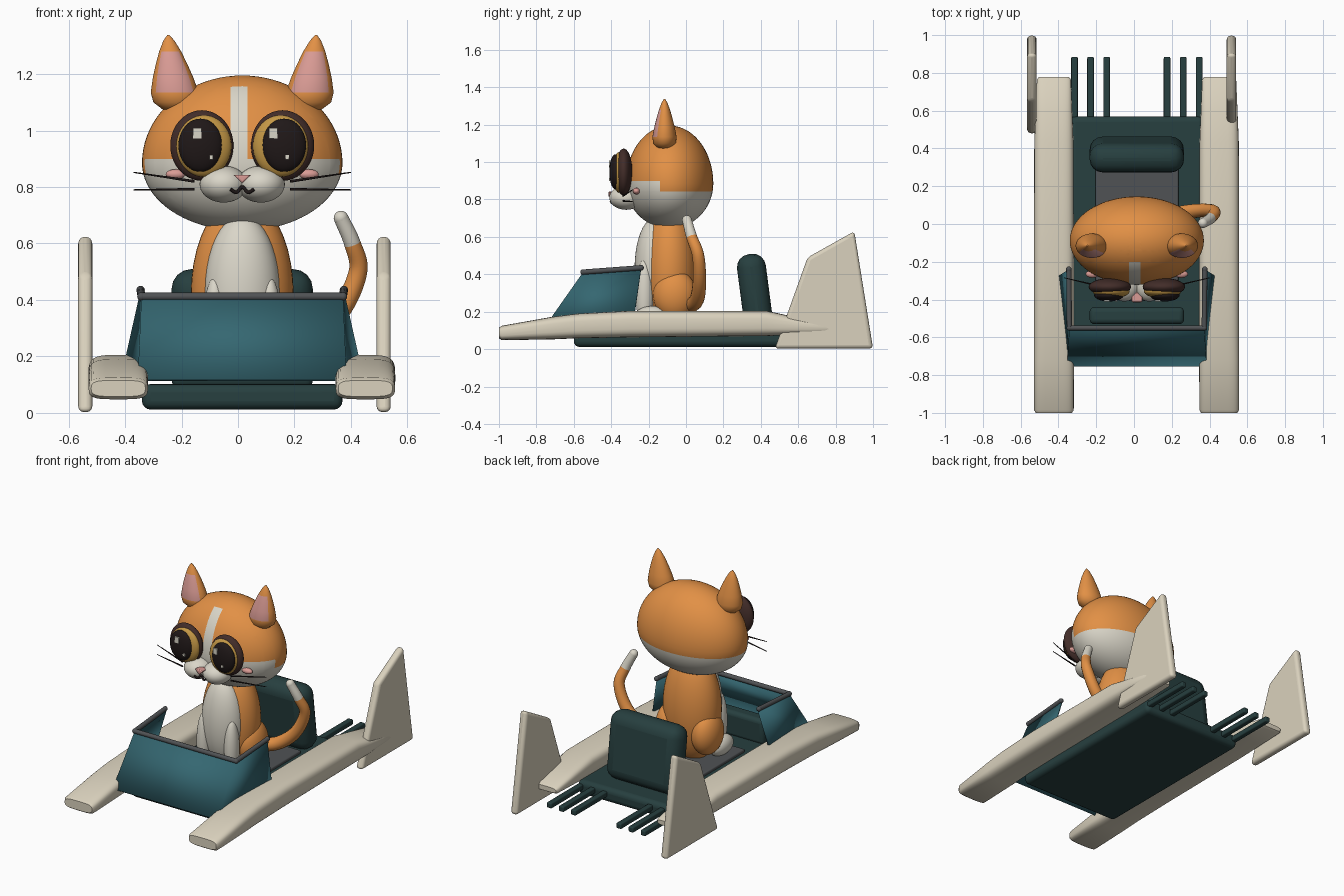
import bpy, bmesh, math
from mathutils import Matrix, Vector

cube = bpy.data.objects.get("Cube")
if cube:
    bpy.data.objects.remove(cube, do_unlink=True)

CX = 0.015  # symmetry axis of the cat and the hull


def material(name, rgb):
    m = bpy.data.materials.new(name)
    m.use_nodes = True
    m.diffuse_color = (*rgb, 1)
    m.node_tree.nodes["Principled BSDF"].inputs["Base Color"].default_value = (*rgb, 1)
    return m


ORANGE = material("orange fur", (.76, .28, .06))
WHITE = material("white fur", (.70, .67, .58))
CREAM = material("cream paint", (.70, .64, .51))
GREEN = material("dark green", (.02, .05, .05))
TEAL = material("teal paint", (.035, .135, .165))
GRAY = material("dark gray", (.08, .085, .09))
PINK = material("pink", (.70, .33, .30))
GOLD = material("gold iris", (.55, .31, .06))
BROWN = material("dark brown", (.055, .026, .022))
BLACK = material("near black", (.014, .009, .009))


def finish(name, bm, *mats, angle=40):
    """Turn a bmesh into a shaded object."""
    bmesh.ops.recalc_face_normals(bm, faces=bm.faces)
    me = bpy.data.meshes.new(name)
    bm.to_mesh(me)
    bm.free()
    for m in mats:
        me.materials.append(m)
    ob = bpy.data.objects.new(name, me)
    bpy.context.collection.objects.link(ob)
    bpy.ops.object.select_all(action='DESELECT')
    ob.select_set(True)
    bpy.context.view_layer.objects.active = ob
    bpy.ops.object.shade_smooth_by_angle(angle=math.radians(angle))
    return ob


def ellipsoid(name, center, radii, mat, seg=40):
    bm = bmesh.new()
    bmesh.ops.create_uvsphere(bm, u_segments=seg, v_segments=seg // 2, radius=1)
    bmesh.ops.transform(bm, verts=bm.verts, matrix=Matrix.Translation(center) @ Matrix.Diagonal((*radii, 1)))
    return finish(name, bm, mat)


def bevel(ob, width, segments=4):
    mod = ob.modifiers.new("bevel", 'BEVEL')
    mod.width, mod.segments = width, segments


def box(name, center, size, mat, round_by=0, tilt=0):
    bm = bmesh.new()
    bmesh.ops.create_cube(bm, size=1)
    bmesh.ops.transform(bm, verts=bm.verts, matrix=Matrix.Translation(center)
                        @ Matrix.Rotation(tilt, 4, 'X') @ Matrix.Diagonal((*size, 1)))
    ob = finish(name, bm, mat)
    if round_by:
        bevel(ob, round_by)
    return ob


def loft(name, rings, *mats, rule=None):
    """Skin a list of closed point rings and cap both ends."""
    bm = bmesh.new()
    loops = [[bm.verts.new(p) for p in ring] for ring in rings]
    n = len(loops[0])
    for i, (a, b) in enumerate(zip(loops, loops[1:])):
        for j in range(n):
            f = bm.faces.new((a[j], a[(j + 1) % n], b[(j + 1) % n], b[j]))
            if rule:
                f.material_index = rule(i, j)
    bm.faces.new(loops[0])
    bm.faces.new(loops[-1])
    return finish(name, bm, *mats)


def tube(name, points, radii, *mats, smooth=True, rule=None):
    """Round tube through points, optionally on a smooth spline."""
    pts = [Vector(p) for p in points]
    if smooth:
        cv = []
        ext = [2 * pts[0] - pts[1]] + pts + [2 * pts[-1] - pts[-2]]
        for p, q, r, s in zip(ext, ext[1:], ext[2:], ext[3:]):
            for k in range(8):
                t = k / 8
                cv.append(.5 * (2 * q + (r - p) * t + (2 * p - 5 * q + 4 * r - s) * t * t
                                + (3 * q - p - 3 * r + s) * t ** 3))
        pts = cv + [pts[-1]]
    rings, n = [], len(pts)
    for i, p in enumerate(pts):
        d = (pts[min(i + 1, n - 1)] - pts[max(i - 1, 0)]).normalized()
        u = d.cross(Vector((0, 1, .01))).normalized()
        v = d.cross(u)
        r = radii[0] + (radii[1] - radii[0]) * i / (n - 1)
        rings.append([p + r * (math.cos(a) * u + math.sin(a) * v)
                      for a in (math.tau * k / 14 for k in range(14))])
    return loft(name, rings, *mats, rule=(lambda i, j: rule(pts[i])) if rule else None)


# ---- vehicle: hull, seat, dash
box("hull", (CX, -.015, .057), (.71, 1.17, .09), GREEN, .03)
box("seat_cushion", (CX, 0, .105), (.44, .6, .03), GRAY, .008)
box("seat_back", (CX, .368, .3), (.5, .155, .42), GREEN, .07, .13)
box("dash_box", (CX, -.485, .17), (.5, .09, .16), GREEN, .025)
for side in (-1, 1):
    for k, off in enumerate((.16, .245, .33)):
        box("rear_bar_%d" % k, (CX + side * off, .7, .065), (.035, .37, .035), GREEN, .008)

# ---- side pontoons: y, half width, bottom, top
STATIONS = ((-1, .096, .058, .115), (-.985, .105, .048, .125), (-.72, .106, .052, .172),
            (-.58, .106, .058, .19), (-.3, .106, .063, .205), (.43, .104, .07, .205),
            (.6, .097, .077, .168), (.765, .09, .084, .132), (.778, .08, .092, .122))


def squircle(x, y, w, z0, z1):
    ring = []
    for k in range(32):
        c, s = math.cos(math.tau * k / 32), math.sin(math.tau * k / 32)
        ring.append((x + w * math.copysign(abs(c) ** .5, c), y,
                     (z0 + z1) / 2 + (z1 - z0) / 2 * math.copysign(abs(s) ** .6, s)))
    return ring


for name, x in (("right_pontoon", -.424), ("left_pontoon", .451)):
    loft(name, [squircle(x, *s) for s in STATIONS], CREAM)

# ---- tail fins
FIN = ((.475, .003), (.65, .49), (.9, .63), (1, .003))
for name, x in (("right_fin", -.541), ("left_fin", .516)):
    fin = loft(name, [[(x + d, y, z) for y, z in FIN] for d in (-.025, .025)], CREAM)
    bevel(fin, .02)

# ---- cowl: front panel, two side panels and the rail along the rim
bm = bmesh.new()
low, top, back, heel = ([bm.verts.new((CX + s * x, y, z)) for s in (-1, 1)] for x, y, z in (
    (.37, -.755, .12), (.357, -.55, .412), (.36, -.24, .435), (.415, -.275, .19)))
bm.faces.new((low[0], low[1], top[1], top[0]))
for s in (0, 1):
    bm.faces.new((low[s], top[s], back[s], heel[s]))
rim = [v.co.copy() for v in (back[0], top[0], top[1], back[1])]
cowl = finish("cowl", bm, TEAL, angle=20)
cowl.modifiers.new("thickness", 'SOLIDIFY').thickness = .012
for i in range(3):
    tube("cowl_rail_%d" % i, rim[i:i + 2], (.014, .014), GRAY, smooth=False)
for p in rim:
    ellipsoid("rail_joint", p, (.015,) * 3, GRAY, 16)

# ---- cat body
ellipsoid("body", (CX, -.085, .42), (.182, .145, .345), ORANGE)
ellipsoid("chest", (CX, -.17, .43), (.133, .105, .27), WHITE)
for side, tag in ((-1, "right"), (1, "left")):
    x = CX + side * .097
    ellipsoid(tag + "_front_leg", (x, -.222, .3), (.043, .048, .18), WHITE)
    ellipsoid(tag + "_front_paw", (x, -.25, .155), (.05, .065, .045), WHITE)
    ellipsoid(tag + "_haunch", (CX + side * .125, -.06, .29), (.085, .115, .135), ORANGE)
    ellipsoid(tag + "_hind_foot", (CX + side * .135, -.18, .17), (.055, .1, .06), WHITE)
TAIL = ((.09, .01, .23), (.24, .055, .26), (.36, .072, .36), (.425, .065, .5), (.405, .03, .6), (.365, .005, .69))
tube("tail", TAIL, (.043, .026), ORANGE, WHITE, rule=lambda p: int(p.z > .59))
ellipsoid("tail_tip", TAIL[-1], (.026,) * 3, WHITE, 20)

# ---- head: fuller above the cheeks, with cut fur markings
bm = bmesh.new()
bmesh.ops.create_uvsphere(bm, u_segments=64, v_segments=40, radius=1)
for v in bm.verts:
    v.co = Vector((CX + .355 * v.co.x, -.088 + .234 * v.co.y, .885 + v.co.z * (.31 if v.co.z > 0 else .24)))
for axis, at in ((2, .842), (2, .9), (1, -.14), (1, -.2), (0, -.027), (0, .034)):
    co, no = Vector(), Vector()
    co[axis], no[axis] = at, 1
    bmesh.ops.bisect_plane(bm, geom=bm.verts[:] + bm.edges[:] + bm.faces[:], plane_co=co, plane_no=no)
for f in bm.faces:
    c = f.calc_center_median()
    f.material_index = int(c.z < .842 or (c.y < -.14 and c.z < .9) or (c.y < -.2 and -.027 < c.x < .034))
finish("head", bm, ORANGE, WHITE)

# ---- ears: teardrop with a pink front
EAR = ((.01, 1.066), (.05, 1.075), (.08, 1.1), (.085, 1.135), (.071, 1.19),
       (.056, 1.235), (.039, 1.28), (.02, 1.318), (.004, 1.338))
for side, tag in ((-1, "right"), (1, "left")):
    rings = []
    for r, z in EAR:
        x = CX + side * (.235 + .027 * (z - 1.1) / .24)
        rings.append([(x + r * math.cos(a), -.115 + .76 * r * math.sin(a), z)
                      for a in (math.tau * k / 48 for k in range(48))])
    loft(tag + "_ear", rings, ORANGE, PINK, rule=lambda i, j: int(3 <= i <= 5 and 29 <= j <= 42))

# ---- face
for side, tag in ((-1, "right"), (1, "left")):
    ellipsoid(tag + "_eye_rim", (CX + side * .143, -.333, .947), (.112, .046, .125), BROWN)
    ellipsoid(tag + "_iris", (CX + side * .136, -.356, .945), (.098, .038, .109), GOLD)
    ellipsoid(tag + "_pupil", (CX + side * .148, -.377, .948), (.078, .033, .094), BLACK)
    ellipsoid(tag + "_muzzle", (CX + side * .066, -.32, .81), (.085, .09, .065), WHITE)
    ellipsoid(tag + "_blush", (CX + side * .235, -.265, .845), (.036, .02, .018), PINK, 24)
    for z0, z1 in ((.82, .852), (.792, .79)):
        tube(tag + "_whisker", ((CX + side * .17, -.335, z0), (CX + side * .385, -.285, z1)),
             (.005, .002), BLACK, smooth=False)
for x in (-.145, .125):
    box("eye_glint", (x, -.406, .99), (.03, .009, .037), WHITE)
    box("small_eye_glint", (x + .05, -.406, .906), (.013, .009, .016), WHITE)
nose = loft("nose", [[(CX + x, y, z) for x, z in ((-.031, .843), (.031, .843), (0, .812))]
                     for y in (-.36, -.415)], PINK)
bevel(nose, .006, 2)
tube("mouth", [(CX + x, y, z) for x, y, z in ((-.042, -.402, .792), (-.02, -.396, .781), (0, -.39, .8),
                                              (.02, -.396, .781), (.042, -.402, .792))], (.006, .006), BLACK)
